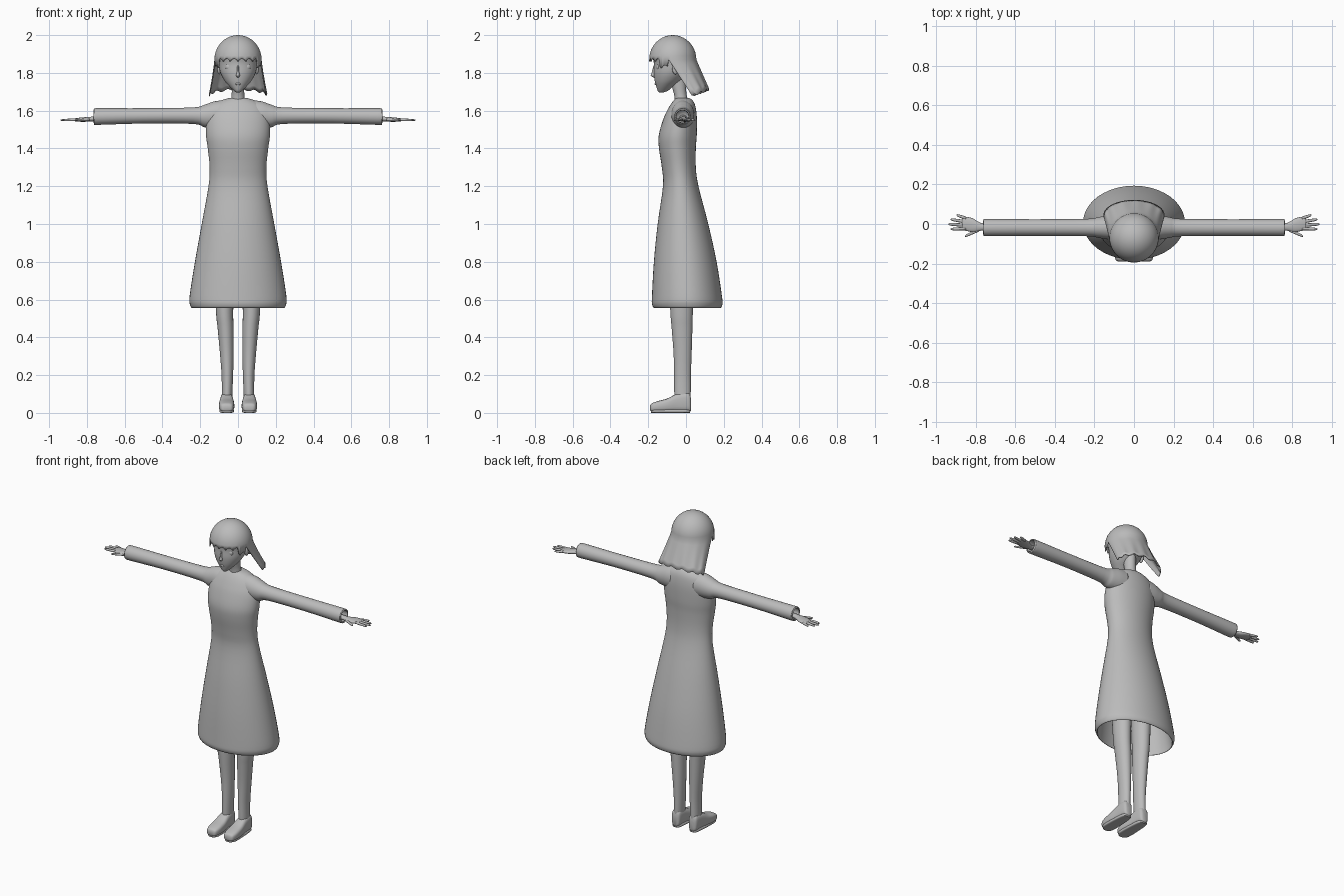
import bpy, bmesh, math

if "Cube" in bpy.data.objects:
    bpy.data.objects.remove(bpy.data.objects["Cube"])

grey = bpy.data.materials.new("plain_grey")
grey.diffuse_color = (0.5, 0.5, 0.5, 1)
grey.use_nodes = True
grey.node_tree.nodes["Principled BSDF"].inputs["Base Color"].default_value = grey.diffuse_color


def finish(name, bm, mirror=False):
    me = bpy.data.meshes.new(name)
    bm.to_mesh(me)
    bm.free()
    me.materials.append(grey)
    me.polygons.foreach_set("use_smooth", [True] * len(me.polygons))
    ob = bpy.data.objects.new(name, me)
    bpy.context.collection.objects.link(ob)
    if mirror:
        ob.modifiers.new("mirror", 'MIRROR').use_mirror_merge = False
    return ob


def smooth_rows(rows, sub):
    """Catmull-Rom interpolation between cross-section rows."""
    out = []
    for i in range(len(rows) - 1):
        a, b = rows[max(i - 1, 0)], rows[i]
        c, d = rows[i + 1], rows[min(i + 2, len(rows) - 1)]
        for k in range(sub):
            t = k / sub
            out.append([0.5 * (2 * q + (r - p) * t + (2 * p - 5 * q + 4 * r - s) * t * t
                               + (3 * q - p - 3 * r + s) * t ** 3)
                        for p, q, r, s in zip(a, b, c, d)])
    return out + [rows[-1]]


def loft(name, rows, axis='z', n=32, sub=4, power=1.0, mirror=False):
    """Rows are (position, a0, a1, b0, b1): oval sections along an axis."""
    place = {'z': lambda a, b, t: (a, b, t),
             'x': lambda a, b, t: (t, a, b),
             'y': lambda a, b, t: (a, t, b)}[axis]
    bm = bmesh.new()
    rings = []
    for t, a0, a1, b0, b1 in smooth_rows(rows, sub):
        ring = []
        for i in range(n):
            c, s = math.cos(math.tau * i / n), math.sin(math.tau * i / n)
            c = math.copysign(abs(c) ** power, c)
            s = math.copysign(abs(s) ** power, s)
            ring.append(bm.verts.new(place((a0 + a1) / 2 + (a1 - a0) / 2 * c,
                                           (b0 + b1) / 2 + (b1 - b0) / 2 * s, t)))
        rings.append(ring)
    for r, q in zip(rings, rings[1:]):
        for i in range(n):
            bm.faces.new((r[i], r[(i + 1) % n], q[(i + 1) % n], q[i]))
    bm.faces.new(rings[0])
    bm.faces.new(rings[-1])
    bmesh.ops.recalc_face_normals(bm, faces=bm.faces)
    return finish(name, bm, mirror)


def centred(rows):
    return [(z, -w, w, f, b) for z, w, f, b in rows]


def blob(name, centre, radii, mirror=False):
    bm = bmesh.new()
    bmesh.ops.create_uvsphere(bm, u_segments=16, v_segments=10, radius=1)
    for v in bm.verts:
        v.co = [c + r * p for c, r, p in zip(centre, radii, v.co)]
    return finish(name, bm, mirror)


# Dress: inner lining, rolled hem, then the outside up to the collar
loft("dress", centred([
    (1.00, .165, -.125, .10), (.75, .215, -.15, .15), (.60, .238, -.163, .177),
    (.557, .243, -.168, .182), (.575, .255, -.18, .193), (.62, .256, -.18, .19),
    (.80, .228, -.17, .162), (1.0, .192, -.15, .118), (1.2, .156, -.122, .066),
    (1.3, .150, -.128, .052), (1.4, .160, -.143, .052), (1.47, .169, -.144, .057),
    (1.55, .167, -.122, .058), (1.60, .152, -.10, .054), (1.635, .125, -.08, .046),
    (1.658, .08, -.062, .032), (1.668, .038, -.05, .015)]), n=48)

# Sleeves with an open cuff
loft("sleeve", [
    (.08, -.08, .045, 1.50, 1.655), (.13, -.078, .043, 1.505, 1.648),
    (.18, -.07, .035, 1.513, 1.63), (.24, -.062, .026, 1.53, 1.617),
    (.50, -.06, .024, 1.532, 1.613), (.74, -.062, .025, 1.525, 1.613),
    (.757, -.06, .023, 1.528, 1.611), (.762, -.055, .018, 1.533, 1.606),
    (.75, -.052, .015, 1.536, 1.603), (.60, -.05, .013, 1.538, 1.601)],
    axis='x', mirror=True)

# Hands, fingers and thumbs
loft("hand", [
    (.58, -.037, .005, 1.545, 1.578), (.75, -.033, .003, 1.544, 1.570),
    (.785, -.036, .010, 1.543, 1.567), (.815, -.041, .028, 1.541, 1.565),
    (.845, -.036, .036, 1.542, 1.562), (.870, -.030, .034, 1.545, 1.558)],
    axis='x', n=20, mirror=True)
fingers = [(.85, .029, .898, .045), (.855, .012, .928, .023),
           (.855, -.006, .940, -.001), (.85, -.023, .928, -.026),
           (.785, -.030, .856, -.062)]
for i, (x0, y0, x1, y1) in enumerate(fingers):
    rows = []
    for t, r in ((0, .0085), (.5, .008), (.88, .0065), (1, .002)):
        x, y, z = x0 + (x1 - x0) * t, y0 + (y1 - y0) * t, 1.552 - .002 * t
        rows.append((x, y - r, y + r, z - r * .85, z + r * .85))
    loft("thumb" if i == 4 else f"finger_{i + 1}", rows, axis='x', n=10, sub=2, mirror=True)

# Legs and feet
loft("leg", [
    (.03, .032, .088, -.058, .022), (.10, .030, .086, -.062, .025),
    (.20, .026, .087, -.063, .026), (.32, .023, .096, -.066, .030),
    (.45, .023, .108, -.076, .034), (.56, .025, .118, -.084, .037),
    (.95, .012, .135, -.10, .05)], n=24, mirror=True)
loft("foot", [
    (-.190, .040, .078, .014, .036), (-.182, .028, .092, .007, .050),
    (-.15, .020, .100, .005, .062), (-.10, .020, .100, .005, .076),
    (-.05, .025, .095, .005, .100), (.00, .029, .091, .005, .110),
    (.020, .034, .086, .006, .100), (.027, .045, .075, .014, .070)],
    axis='y', n=24, power=.65, mirror=True)
loft("sole", [
    (-.186, .040, .078, 0, .012), (-.16, .023, .097, 0, .02), (-.08, .023, .097, 0, .02),
    (.0, .030, .090, 0, .02), (.022, .042, .078, 0, .012)],
    axis='y', n=24, power=.5, mirror=True)

# Neck and head
loft("neck", centred([(1.63, .042, -.058, .02), (1.68, .034, -.062, .004),
                      (1.73, .033, -.075, .0), (1.80, .035, -.09, .0)]), n=24)
loft("head", centred([
    (1.697, .010, -.141, -.118), (1.706, .022, -.150, -.095), (1.73, .047, -.158, -.065),
    (1.76, .072, -.166, -.025), (1.80, .093, -.171, .01), (1.85, .103, -.170, .03),
    (1.90, .108, -.178, .035), (1.94, .092, -.155, .02), (1.97, .055, -.11, -.02)]), n=32)

# Face details
loft("nose", centred([(1.775, .004, -.172, -.155), (1.786, .010, -.187, -.150),
                      (1.80, .007, -.182, -.155), (1.84, .004, -.172, -.160)]), n=12)
blob("lips", (0, -.158, 1.742), (.014, .008, .007))
blob("eye", (.046, -.146, 1.832), (.021, .012, .019), mirror=True)
blob("ear", (.100, -.055, 1.82), (.010, .018, .028), mirror=True)

# Hair: a dome with a ragged fringe, and a flared drape round the back
bm = bmesh.new()
N, DOME, DRAPE = 108, 10, 7
grid = []
for i in range(1, DOME + DRAPE + 1):
    row = []
    for j in range(N):
        th = math.tau * j / N
        deg = abs(math.degrees(math.atan2(math.sin(th), math.cos(th))))
        phi = math.pi / 2 * min(i, DOME) / DOME
        x = .125 * math.sin(phi) * math.sin(th)
        y = -.07 - .125 * math.sin(phi) * math.cos(th)
        z = 1.87 + .13 * math.cos(phi)
        if i == DOME and deg < 79:
            z += -.010 + .016 * abs(math.sin(9 * th)) - (.035 if deg > 55 else 0)
        if i > DOME:
            k = (i - DOME) / DRAPE
            bottom = 1.683 + .03 * max(0, -math.cos(th)) + .006 * math.sin(13 * th)
            x += (.155 * math.sin(th) - x) * k ** 1.2
            y += (.045 - .077 * math.cos(th) - y) * k
            z += (bottom - z) * k
        row.append(bm.verts.new((x, y, z)))
    grid.append(row)
top = bm.verts.new((0, -.07, 2.0))
for j in range(N):
    q = (j + 1) % N
    bm.faces.new((top, grid[0][j], grid[0][q]))
    for i in range(DOME + DRAPE - 1):
        angle = 360 * (j + .5) / N
        if i < DOME - 1 or 80 < angle < 280:
            bm.faces.new((grid[i + 1][j], grid[i + 1][q], grid[i][q], grid[i][j]))
bmesh.ops.delete(bm, geom=[v for v in bm.verts if not v.link_faces], context='VERTS')
hair = finish("hair", bm)
thick = hair.modifiers.new("thickness", 'SOLIDIFY')
thick.thickness = .006
thick.offset = -1
